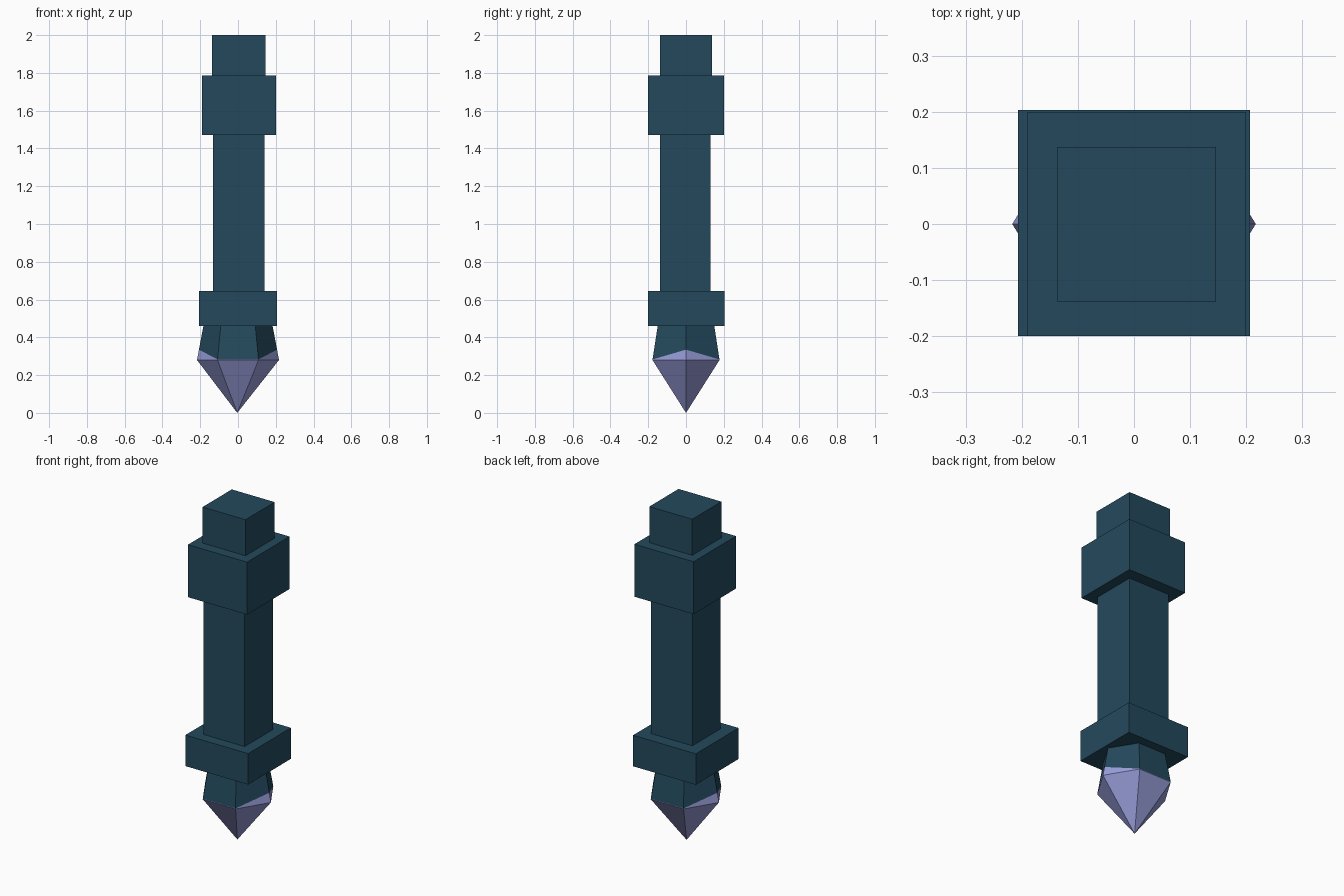
import bpy, bmesh, math

if "Cube" in bpy.data.objects:
    bpy.data.objects.remove(bpy.data.objects["Cube"])


def material(name, rgb):
    m = bpy.data.materials.new(name)
    m.diffuse_color = (*rgb, 1.0)
    m.use_nodes = True
    m.node_tree.nodes["Principled BSDF"].inputs["Base Color"].default_value = m.diffuse_color
    return m


TEAL = material("dark_teal", (0.0172, 0.066, 0.108))
LILAC = material("pale_lilac", (0.31, 0.335, 0.69))


def finish(name, bm, mats):
    bmesh.ops.recalc_face_normals(bm, faces=bm.faces)
    me = bpy.data.meshes.new(name)
    bm.to_mesh(me)
    bm.free()
    for m in mats:
        me.materials.append(m)
    ob = bpy.data.objects.new(name, me)
    bpy.context.collection.objects.link(ob)


def box(name, x0, x1, y0, y1, z0, z1):
    bm = bmesh.new()
    bmesh.ops.create_cube(bm, size=1.0)
    for v in bm.verts:
        v.co.x = x1 if v.co.x > 0 else x0
        v.co.y = y1 if v.co.y > 0 else y0
        v.co.z = z1 if v.co.z > 0 else z0
    finish(name, bm, [TEAL])


# Stacked square handle
box("top_cap", -0.137, 0.146, -0.138, 0.137, 1.785, 2.0)
box("upper_collar", -0.19, 0.20, -0.20, 0.20, 1.472, 1.785)
box("shaft", -0.133, 0.14, -0.137, 0.13, 0.645, 1.472)
box("lower_collar", -0.207, 0.207, -0.20, 0.203, 0.46, 0.645)

# Six-sided crystal point; the lilac tip climbs higher at the two side corners
Z_WIDE, Z_TOP = 0.28, 0.465


def ring(bm, height):
    verts = []
    for i in range(6):
        a = math.radians(60 * i)
        z = height(i)
        s = 1 - 0.16 * (z - Z_WIDE) / (Z_TOP - Z_WIDE)
        verts.append(bm.verts.new((0.217 * math.cos(a) * s,
                                   0.205 * math.sin(a) * s, z)))
    return verts


bm = bmesh.new()
tip = bm.verts.new((-0.004, 0, 0))
wide = ring(bm, lambda i: Z_WIDE)
edge = ring(bm, lambda i: 0.335 if i % 3 == 0 else 0.283)
top = ring(bm, lambda i: Z_TOP)
for i in range(6):
    j = (i + 1) % 6
    for verts, colour in (((tip, wide[j], wide[i]), 1),
                          ((wide[i], wide[j], edge[j], edge[i]), 1),
                          ((edge[i], edge[j], top[j], top[i]), 0)):
        bm.faces.new(verts).material_index = colour
bm.faces.new(top)
finish("crystal_point", bm, [TEAL, LILAC])
